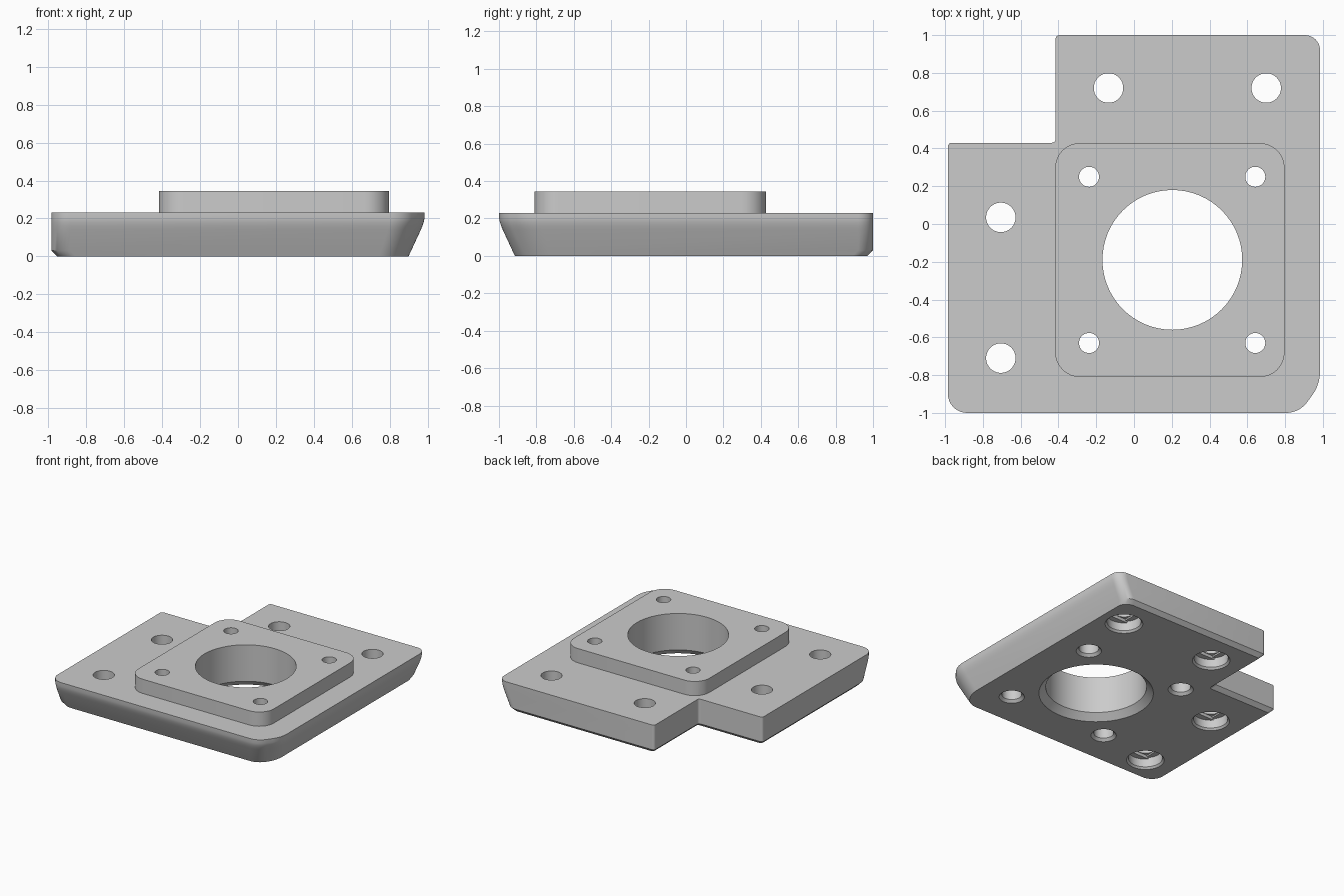
import bpy, bmesh
from math import cos, sin, pi
from mathutils import Vector

if "Cube" in bpy.data.objects:
    bpy.data.objects.remove(bpy.data.objects["Cube"])

grey = bpy.data.materials.new("light grey plastic")
grey.use_nodes = True
colour = (0.6, 0.6, 0.6, 1)
grey.diffuse_color = colour
grey.node_tree.nodes["Principled BSDF"].inputs["Base Color"].default_value = colour


def rounded(corners, steps=8):
    """Closed outline from (x, y, tangent length) corners, each rounded by an arc."""
    out = []
    for i, (x, y, t) in enumerate(corners):
        p = Vector((x, y))
        a = (Vector(corners[i - 1][:2]) - p).normalized()
        b = (Vector(corners[(i + 1) % len(corners)][:2]) - p).normalized()
        w = cos(a.angle(-b) / 2)
        for k in range(steps + 1):
            u = k / steps
            c0, c1, c2 = (1 - u) ** 2, 2 * w * u * (1 - u), u * u
            out.append(p + (a * t * c0 + b * t * c2) / (c0 + c1 + c2))
    return out


def circle(x, y, r, hx=9, hy=9, n=64):
    """Circle, optionally flattened to half widths hx and hy."""
    def clamp(v, h):
        return max(-h, min(h, v))
    return [Vector((x + clamp(r * cos(2 * pi * i / n), hx),
                    y + clamp(r * sin(2 * pi * i / n), hy))) for i in range(n)]


def loft(bm, sections):
    """Capped skin through (z, outline) sections."""
    rings = [[bm.verts.new((p.x, p.y, z)) for p in pts] for z, pts in sections]
    for lo, hi in zip(rings, rings[1:]):
        for i in range(len(lo)):
            bm.faces.new((lo[i - 1], lo[i], hi[i], hi[i - 1]))
    bm.faces.new(rings[0][::-1])
    bm.faces.new(rings[-1])


def finish(bm, name):
    bmesh.ops.remove_doubles(bm, verts=bm.verts, dist=1e-5)
    bmesh.ops.recalc_face_normals(bm, faces=bm.faces)
    me = bpy.data.meshes.new(name)
    bm.to_mesh(me)
    bm.free()
    me.materials.append(grey)
    ob = bpy.data.objects.new(name, me)
    bpy.context.collection.objects.link(ob)
    return ob


def plate_outline(s, c):
    """Notched plate: s insets the sloped front and right, c the other sides."""
    return rounded([
        (-0.985 + c, -1 + s, 0.1), (0.875 - s * 0.7, -1 + s, 0.07),
        (0.985 - s, -0.85 + s * 0.7, 0.07), (0.985 - s, 1 - c, 0.08),
        (-0.415 + c, 1 - c, 0.02), (-0.415 + c, 0.43 - c, 0.02),
        (-0.985 + c, 0.43 - c, 0.02)])


# Notched base plate with sloped front and right sides
bm = bmesh.new()
profile = [(0, 0.085, 0.03), (0.03, 0.071, 0), (0.14, 0.02, 0), (0.16, 0.012, 0),
           (0.18, 0.005, 0), (0.2, 0.001, 0), (0.23, 0, 0)]
loft(bm, [(z, plate_outline(s, c)) for z, s, c in profile])
plate = finish(bm, "mounting_plate")

# Raised square pad
bm = bmesh.new()
pad = rounded([(-0.417, -0.81, 0.13), (0.797, -0.81, 0.13),
               (0.797, 0.428, 0.13), (-0.417, 0.428, 0.13)])
loft(bm, [(0.1, pad), (0.345, pad)])
raised_pad = finish(bm, "raised_pad_helper")

# Hole cutters
bm = bmesh.new()


def bore(x, y, steps):
    loft(bm, [(z, circle(x, y, *shape)) for z, *shape in steps])


# Central bore with a chamfered lower rim
bore(0.203, -0.19, [(-0.01, 0.43), (0.05, 0.37), (0.5, 0.37)])

# Screw holes in the pad corners
for x in (-0.238, 0.642):
    for y in (-0.63, 0.25):
        bore(x, y, [(-0.005, 0.098), (0.02, 0.073), (0.2, 0.073),
                    (0.2, 0.053), (0.5, 0.053)])

# Counterbored mounting holes with a slot and square step above the recess
h = 0.08
for x, y in ((-0.135, 0.72), (0.7, 0.72), (-0.705, 0.035), (-0.705, -0.71)):
    bore(x, y, [(-0.005, 0.143), (0.015, 0.125), (0.08, 0.125), (0.08, 0.125, 9, h),
                (0.092, 0.125, 9, h), (0.092, 0.125, h, h), (0.104, 0.125, h, h),
                (0.104, 0.078), (0.5, 0.078)])
holes = finish(bm, "hole_cutter")

# Combine and apply
bpy.context.view_layer.objects.active = plate
for helper, operation in ((raised_pad, "UNION"), (holes, "DIFFERENCE")):
    mod = plate.modifiers.new(operation.title(), "BOOLEAN")
    mod.object, mod.operation, mod.solver = helper, operation, "EXACT"
    bpy.ops.object.modifier_apply(modifier=mod.name)
    bpy.data.objects.remove(helper)

bpy.ops.object.select_all(action="DESELECT")
plate.select_set(True)
bpy.ops.object.shade_smooth_by_angle(angle=pi / 6)
